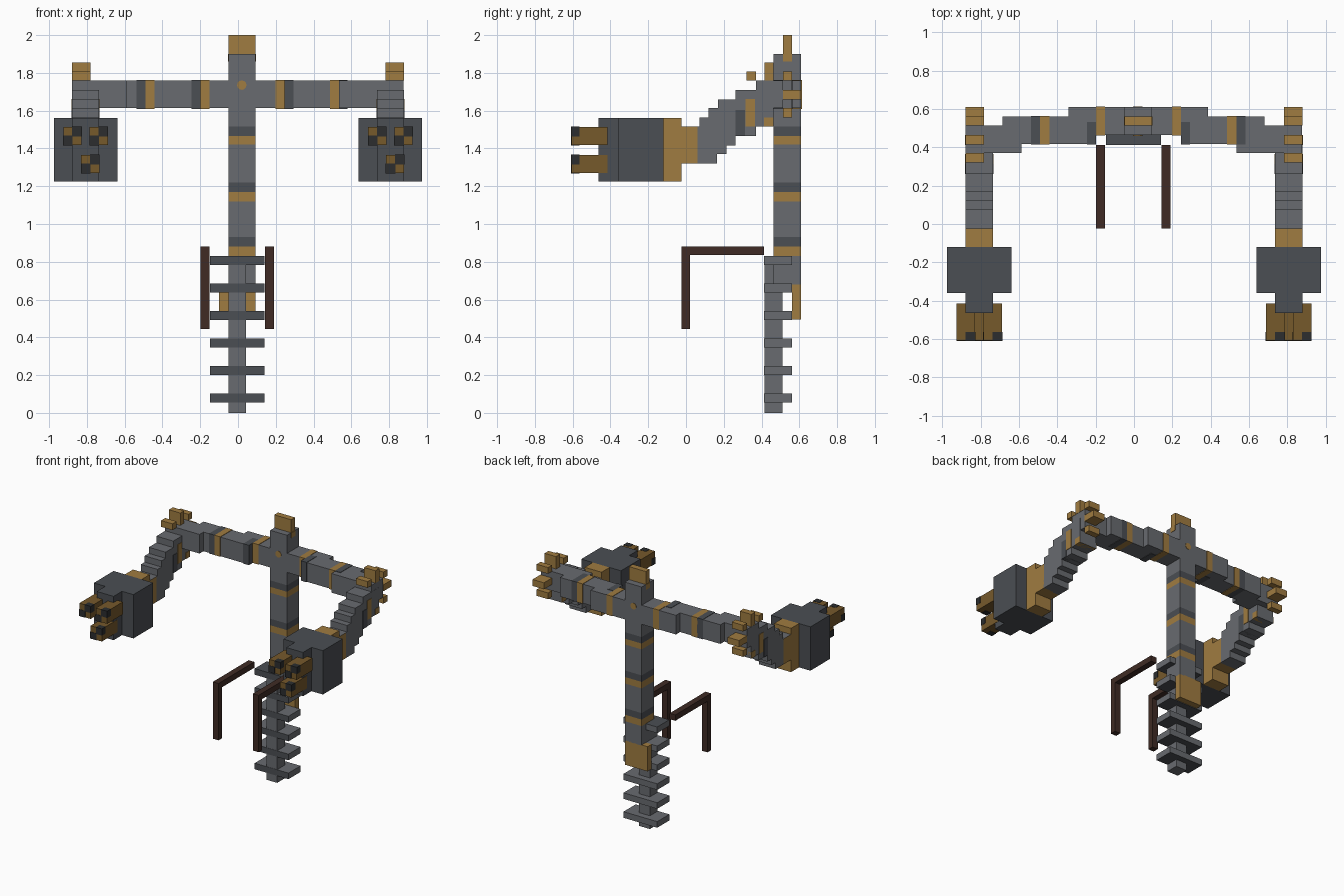
import bpy
import math

old = bpy.data.objects.get("Cube")
if old:
    bpy.data.objects.remove(old)


def material(name, r, g, b):
    m = bpy.data.materials.new(name)
    m.use_nodes = True
    m.diffuse_color = (r, g, b, 1)
    node = next(n for n in m.node_tree.nodes if n.type == "BSDF_PRINCIPLED")
    node.inputs["Base Color"].default_value = (r, g, b, 1)
    return m


GREY = material("steel grey", 0.14, 0.147, 0.16)
DARK = material("dark steel", 0.07, 0.077, 0.087)
GOLD = material("brass", 0.35, 0.20, 0.052)
BRONZE = material("dark brass", 0.18, 0.10, 0.024)
BLACK = material("soot black", 0.025, 0.027, 0.028)
BROWN = material("brown wood", 0.05, 0.024, 0.018)


def box(name, xs, ys, zs, mat, grow=0.0):
    """Box from its three (low, high) ranges."""
    lo = [min(r) - grow for r in (xs, ys, zs)]
    hi = [max(r) + grow for r in (xs, ys, zs)]
    corners = [(x, y, z) for x in (lo[0], hi[0]) for y in (lo[1], hi[1]) for z in (lo[2], hi[2])]
    faces = [(0, 1, 3, 2), (4, 6, 7, 5), (0, 4, 5, 1), (2, 3, 7, 6), (0, 2, 6, 4), (1, 5, 7, 3)]
    me = bpy.data.meshes.new(name)
    me.from_pydata(corners, [], faces)
    me.update()
    me.materials.append(mat)
    ob = bpy.data.objects.new(name, me)
    bpy.context.collection.objects.link(ob)
    return ob


def paint(ob, mat, test):
    """Give a second colour to faces whose normal passes the test."""
    ob.data.materials.append(mat)
    for p in ob.data.polygons:
        if test(p.normal):
            p.material_index = 1


# Mast: stacked segments with dark and brass rings
MX, MY = (-0.05, 0.093), (0.463, 0.61)
z = 0.68
for top, mat in ((0.83, GREY), (0.88, GOLD), (0.93, DARK), (1.12, GREY), (1.17, GOLD),
                 (1.22, DARK), (1.42, GREY), (1.465, GOLD), (1.515, DARK), (1.90, GREY)):
    box("mast_segment", MX, MY, (z, top), mat)
    z = top
box("mast_finial", MX, (0.513, 0.56), (1.90, 2.0), GOLD)
for x in MX:
    box("finial_side_inlay", (x - 0.003, x + 0.003), (0.513, 0.56), (1.86, 1.90), GOLD)
for y in MY:
    bpy.ops.mesh.primitive_cylinder_add(vertices=12, radius=0.025, depth=0.006,
                                        location=(0.02, y, 1.735),
                                        rotation=(math.pi / 2, 0, 0))
    bpy.context.object.name = "mast_stud"
    bpy.context.object.data.materials.append(GOLD)

# Lower spine with rungs and the brass back plate
box("spine", (-0.05, 0.043), (0.415, 0.51), (0, 0.825), GREY)
for i in range(6):
    z = 0.055 + i * 0.1455
    rung = box("rung", (-0.147, 0.14), (0.413, 0.56), (z, z + 0.047), GREY)
    last = i == 5
    paint(rung, DARK, lambda n: n.y < -0.5 or n.z < -0.5 or (last and n.z > 0.5))
box("back_plate", (-0.1, 0.093), (0.56, 0.61), (0.495, 0.685), GOLD)

# Brown handles
for x in (-0.198, 0.143):
    box("handle_bar", (x, x + 0.048), (-0.023, 0.413), (0.835, 0.88), BROWN)
    box("handle_drop", (x, x + 0.048), (-0.023, 0.022), (0.443, 0.835), BROWN)

# Cross beam: centre, middle and outer blocks with rings
BZ = (1.613, 1.76)
MID = (0.418, 0.56)
box("beam_centre", (-0.342, 0.385), (0.465, 0.61), BZ, GREY)
box("beam_middle_right", (-0.685, -0.2), MID, BZ, GREY)
box("beam_middle_left", (0.245, 0.68), MID, BZ, GREY)
box("beam_outer_right", (-0.88, -0.587), (0.37, 0.513), BZ, GREY)
box("beam_outer_left", (0.535, 0.877), (0.37, 0.513), BZ, GREY)
for x, ys, mat in ((-0.198, (0.465, 0.61), GOLD), (0.198, (0.465, 0.61), GOLD),
                   (-0.49, MID, GOLD), (0.486, MID, GOLD),
                   (-0.246, (0.418, 0.53), DARK), (0.245, (0.418, 0.53), DARK),
                   (-0.537, MID, DARK), (0.533, MID, DARK)):
    box("beam_ring", (x + 0.003, x + 0.045), ys, BZ, mat, 0.003)

# Shoulders, stepped forearms and guns
for s in (-1, 1):
    def X(a, b):
        return (s * a, s * b)

    ARM = X(0.735, 0.878)

    # brass spikes around the shoulder
    for ys, zs in (((0.415, 0.463), (1.76, 1.855)), ((0.32, 0.37), (1.76, 1.808)),
                   ((0.513, 0.56), (1.76, 1.808)), ((0.513, 0.61), (1.66, 1.71)),
                   ((0.513, 0.56), (1.565, 1.613))):
        box("shoulder_spike", X(0.782, 0.879), ys, zs, GOLD)

    # forearm stairs
    for ys, zs in (((0.31, 0.463), (1.515, 1.71)), ((0.263, 0.37), (1.465, 1.71)),
                   ((0.215, 0.31), (1.465, 1.66)), ((0.17, 0.263), (1.415, 1.66)),
                   ((0.12, 0.215), (1.37, 1.613)), ((0.072, 0.165), (1.32, 1.565)),
                   ((0.06, 0.12), (1.32, 1.515))):
        box("forearm_step", ARM, ys, zs, GREY)
    box("forearm_dark_inlay", ARM, (0.265, 0.31), (1.468, 1.60), DARK, 0.003)
    box("forearm_brass_inlay", ARM, (0.317, 0.363), (1.518, 1.66), GOLD, 0.003)
    box("elbow_brass_inlay", ARM, (0.415, 0.46), (1.518, 1.56), GOLD, 0.003)

    # wrist and gun body
    wrist = box("wrist", ARM, (-0.023, 0.07), (1.32, 1.515), GOLD)
    paint(wrist, GREY, lambda n: n.z > 0.5)
    box("gun_mount", ARM, (-0.12, -0.023), (1.225, 1.562), GOLD)
    box("gun_body", X(0.638, 0.975), (-0.36, -0.12), (1.225, 1.562), DARK)
    box("gun_face", ARM, (-0.463, -0.36), (1.225, 1.562), DARK)

    # three barrels with blackened opposite corners
    for dx, z in ((-0.118, 1.418), (0.022, 1.418), (-0.023, 1.27)):
        x = s * 0.807 + dx
        w = 0.048
        box("barrel", (x, x + 2 * w), (-0.607, -0.415), (z, z + 2 * w), BRONZE)
        for k in (0, 1):
            box("barrel_tip", (x + k * w, x + w + k * w), (-0.607, -0.565),
                (z + k * w, z + w + k * w), BLACK, 0.002)
